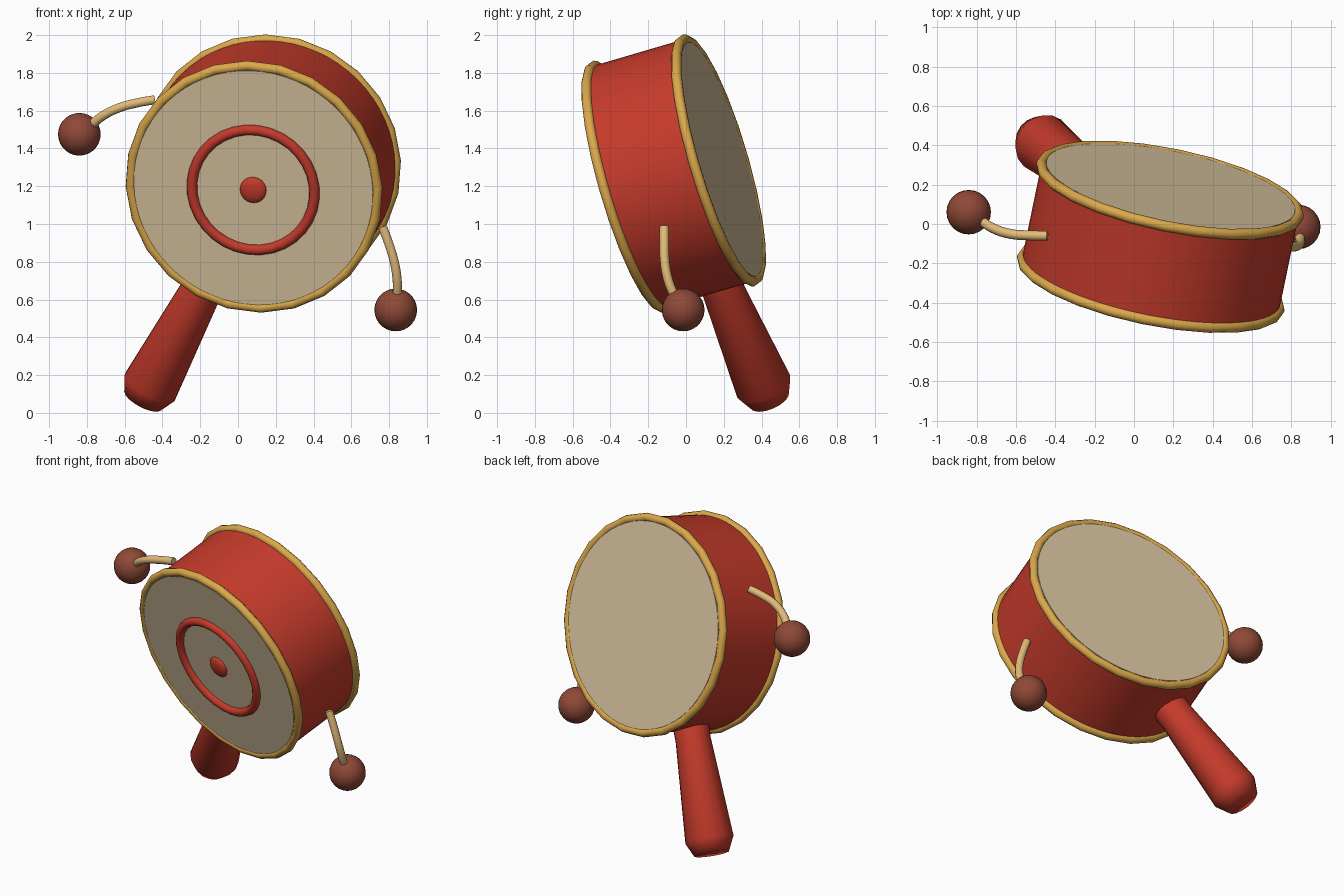
import bpy, bmesh, math
from mathutils import Matrix, Vector

cube = bpy.data.objects.get("Cube")
if cube:
    bpy.data.objects.remove(cube, do_unlink=True)


def material(name, color):
    m = bpy.data.materials.new(name)
    m.use_nodes = True
    m.diffuse_color = (*color, 1)
    m.node_tree.nodes["Principled BSDF"].inputs["Base Color"].default_value = (*color, 1)
    return m


RED = material("red lacquer", (0.56, 0.043, 0.024))
GOLD = material("golden trim", (0.71, 0.395, 0.07))
SKIN = material("drum skin", (0.71, 0.565, 0.36))
BEAD = material("brown wood", (0.275, 0.066, 0.038))
CORD = material("pale cord", (0.75, 0.49, 0.19))

# Drum frame: local z runs from the front skin to the back skin, local y points away from the handle
CENTER = Vector((0.134, -0.065, 1.267))
axis = Vector((0.194, 0.941, 0.276)).normalized()
grip = Vector((-0.44, 0.35, -0.828)).normalized()
side = (-grip).cross(axis).normalized()
up = axis.cross(side)
FRAME = Matrix.Translation(CENTER) @ Matrix((side, up, axis)).transposed().to_4x4()
RADIUS, HALF, SKIN_LIFT = 0.667, 0.252, 0.021


def finish(obj, name, mat, angle=40):
    obj.name = obj.data.name = name
    obj.data.materials.clear()
    obj.data.materials.append(mat)
    bpy.ops.object.select_all(action="DESELECT")
    obj.select_set(True)
    bpy.context.view_layer.objects.active = obj
    bpy.ops.object.shade_smooth_by_angle(angle=math.radians(angle))
    return obj


def lathe(name, profile, mat, matrix, sides, angle=40):
    """Revolve (radius, height) points around local z and cap both ends."""
    bm = bmesh.new()
    rings = []
    for r, z in profile:
        rings.append([bm.verts.new((r * math.cos(a), r * math.sin(a), z))
                      for a in (math.tau * i / sides for i in range(sides))])
    for low, high in zip(rings, rings[1:]):
        for i in range(sides):
            j = (i + 1) % sides
            bm.faces.new((low[i], low[j], high[j], high[i]))
    bm.faces.new(rings[0])
    bm.faces.new(rings[-1])
    bmesh.ops.recalc_face_normals(bm, faces=bm.faces)
    mesh = bpy.data.meshes.new(name)
    bm.to_mesh(mesh)
    bm.free()
    obj = bpy.data.objects.new(name, mesh)
    bpy.context.collection.objects.link(obj)
    obj.matrix_world = matrix
    return finish(obj, name, mat, angle)


def ring(name, radius, tube, matrix, mat, sides):
    bpy.ops.mesh.primitive_torus_add(major_radius=radius, minor_radius=tube,
                                     major_segments=sides, minor_segments=10)
    obj = bpy.context.object
    obj.matrix_world = matrix
    return finish(obj, name, mat)


def ball(name, radius, matrix, mat):
    bpy.ops.mesh.primitive_uv_sphere_add(segments=24, ring_count=14, radius=radius)
    obj = bpy.context.object
    obj.matrix_world = matrix
    return finish(obj, name, mat)


# Drum body, skins and rims
lathe("drum_body", [(RADIUS, -HALF), (RADIUS, HALF)], RED, FRAME, 64)
for label, s in (("front", -1), ("back", 1)):
    lathe(label + "_skin", [(RADIUS - 0.022, s * (HALF - 0.01)), (RADIUS - 0.022, s * (HALF + SKIN_LIFT))],
          SKIN, FRAME, 64)
    ring(label + "_rim", RADIUS, 0.027, FRAME @ Matrix.Translation((0, 0, s * HALF)), GOLD, 24)

# Target on the front skin, set slightly low
target = FRAME @ Matrix.Translation((-0.005, -0.009, -HALF - SKIN_LIFT - 0.005))
ring("front_ring", 0.331, 0.028, target, RED, 32)
ball("center_dot", 0.071, target @ Matrix.Diagonal((1, 1, 0.4, 1)), RED)

# Handle with a short collar, flaring toward a chamfered end
handle_frame = Matrix.Translation(CENTER) @ grip.to_track_quat("Z", "Y").to_matrix().to_4x4()
lathe("handle", [(0.1, 0.61), (0.112, 0.66), (0.11, 0.73), (0.152, 1.362), (0.11, 1.45)],
      RED, handle_frame, 16, 75)

# Cords with their beads
STRIKERS = {
    "right": [(-0.44, -0.06, 1.658), (-0.53, -0.058, 1.642), (-0.63, -0.05, 1.615),
              (-0.72, -0.02, 1.57), (-0.78, 0.02, 1.52), (-0.84, 0.06, 1.475)],
    "left": [(0.765, -0.115, 0.985), (0.797, -0.115, 0.9), (0.827, -0.112, 0.8),
             (0.842, -0.096, 0.71), (0.843, -0.068, 0.635), (0.835, -0.015, 0.545)],
}
for label, path in STRIKERS.items():
    curve = bpy.data.curves.new(label + "_cord", "CURVE")
    curve.dimensions = "3D"
    curve.bevel_depth = 0.025
    curve.bevel_resolution = 3
    curve.resolution_u = 4
    curve.use_fill_caps = True
    spline = curve.splines.new("BEZIER")
    spline.bezier_points.add(len(path) - 1)
    for point, co in zip(spline.bezier_points, path):
        point.co = co
        point.handle_left_type = point.handle_right_type = "AUTO"
    cord = bpy.data.objects.new(label + "_cord", curve)
    bpy.context.collection.objects.link(cord)
    bpy.ops.object.select_all(action="DESELECT")
    cord.select_set(True)
    bpy.context.view_layer.objects.active = cord
    bpy.ops.object.convert(target="MESH")
    finish(bpy.context.object, label + "_cord", CORD)
    ball(label + "_bead", 0.113, Matrix.Translation(path[-1]), BEAD)
